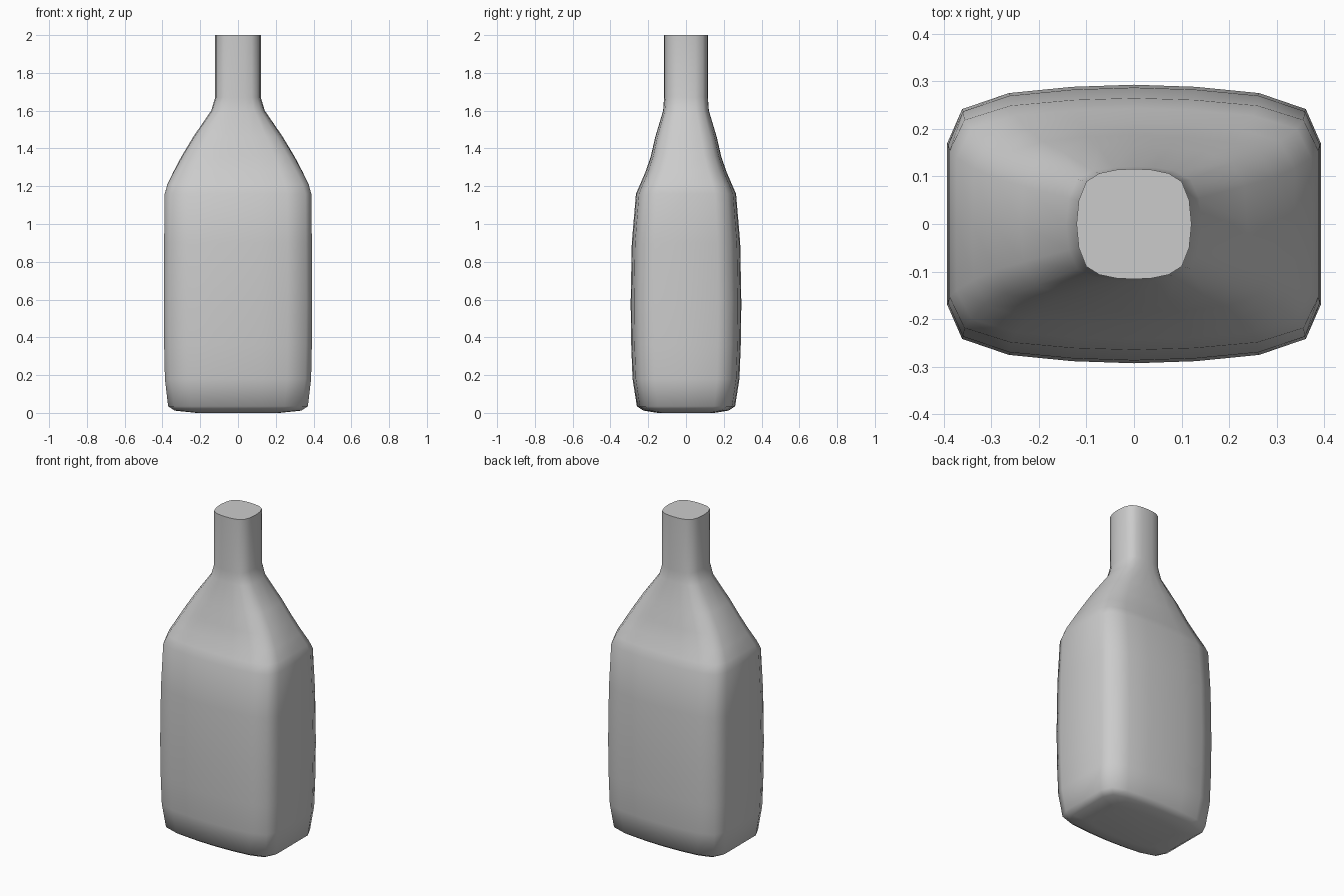
import bpy, bmesh, math

if "Cube" in bpy.data.objects:
    bpy.data.objects.remove(bpy.data.objects["Cube"])

# Quarter outlines (unit half-width, unit half-depth), from +x side towards +y side
BODY = [(1, 0), (1, .58), (.92, .825), (.67, .94), (.33, .985), (0, 1)]
NECK = [(1, 0), (.96, .43), (.83, .77), (.6, .92), (.3, .985), (0, 1)]

# Profile: z, half width, half depth, blend from body outline to neck outline
PROFILE = [
    (0.0, .22, .15, 0), (.012, .335, .225, 0), (.035, .37, .26, 0),
    (.18, .387, .283, 0), (.36, .391, .29, 0), (.58, .393, .293, 0),
    (.9, .391, .287, 0), (1.16, .388, .265, 0), (1.21, .374, .243, .05),
    (1.28, .34, .213, .2), (1.36, .298, .186, .4), (1.46, .238, .163, .6),
    (1.6, .142, .121, .9), (1.67, .121, .116, 1), (2.0, .121, .116, 1),
]


def outline(w, d, t):
    """Mirror the blended quarter outline into a full ring."""
    q = [((a[0] * (1 - t) + b[0] * t) * w, (a[1] * (1 - t) + b[1] * t) * d)
         for a, b in zip(BODY, NECK)]
    half = q + [(-x, y) for x, y in reversed(q[:-1])]
    return half + [(x, -y) for x, y in reversed(half[1:-1])]


# Bottle: rings lofted from base to mouth
bm = bmesh.new()
rings = [[bm.verts.new((x, y, z)) for x, y in outline(w, d, t)]
         for z, w, d, t in PROFILE]
n = len(rings[0])
for lo, hi in zip(rings, rings[1:]):
    for i in range(n):
        j = (i + 1) % n
        bm.faces.new((lo[i], lo[j], hi[j], hi[i]))

# Base and flat mouth cap
bm.faces.new(list(reversed(rings[0])))
bm.faces.new(rings[-1])

mesh = bpy.data.meshes.new("bottle")
bm.to_mesh(mesh)
bm.free()
bottle = bpy.data.objects.new("bottle", mesh)
bpy.context.collection.objects.link(bottle)
bpy.context.view_layer.objects.active = bottle
bottle.select_set(True)
bpy.ops.object.shade_smooth_by_angle(angle=math.radians(65))
